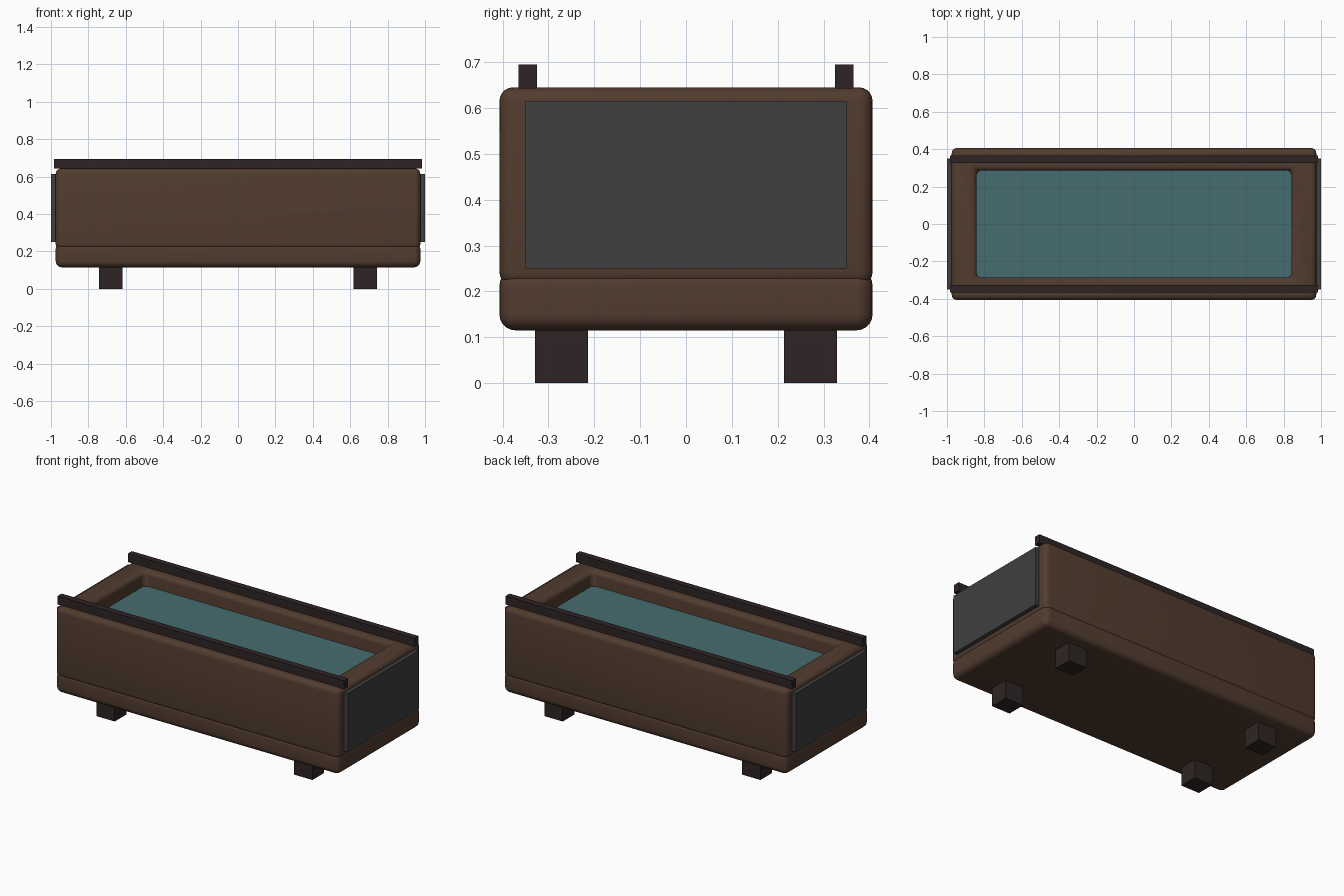
import bpy, bmesh
from mathutils import Vector

if "Cube" in bpy.data.objects:
    bpy.data.objects.remove(bpy.data.objects["Cube"])


def mat(name, rgb):
    m = bpy.data.materials.new(name)
    m.diffuse_color = (*rgb, 1)
    m.use_nodes = True
    m.node_tree.nodes["Principled BSDF"].inputs["Base Color"].default_value = m.diffuse_color
    return m


BROWN = mat("brown wood", (0.084, 0.045, 0.028))
DARK = mat("dark wood", (0.028, 0.018, 0.018))
GREY = mat("charcoal panel", (0.050, 0.050, 0.050))
TEAL = mat("teal water", (0.061, 0.152, 0.160))


def box(name, lo, hi, material, bevel=0, cavity=None):
    """Box between two corners; cavity = (half x, half y, floor z) sinks the top."""
    lo, hi = Vector(lo), Vector(hi)
    bm = bmesh.new()
    bmesh.ops.create_cube(bm, size=1)
    for v in bm.verts:
        v.co = (lo + hi) / 2 + v.co * (hi - lo)
    if cavity:
        cx, cy, cz = cavity
        top = max(bm.faces, key=lambda f: f.calc_center_median().z)
        bmesh.ops.inset_region(bm, faces=[top], thickness=0.05)
        for v in top.verts:
            v.co.x = cx if v.co.x > 0 else -cx
            v.co.y = cy if v.co.y > 0 else -cy
        new = bmesh.ops.extrude_face_region(bm, geom=[top])["geom"]
        for v in new:
            if isinstance(v, bmesh.types.BMVert):
                v.co.z = cz
        if top.is_valid:
            bmesh.ops.delete(bm, geom=[top], context='FACES_ONLY')
    bmesh.ops.recalc_face_normals(bm, faces=bm.faces)
    me = bpy.data.meshes.new(name)
    bm.to_mesh(me)
    bm.free()
    me.materials.append(material)
    ob = bpy.data.objects.new(name, me)
    bpy.context.collection.objects.link(ob)
    if bevel:
        b = ob.modifiers.new("round", 'BEVEL')
        b.width, b.segments, b.limit_method = bevel, 5, 'ANGLE'
        bpy.ops.object.select_all(action='DESELECT')
        ob.select_set(True)
        bpy.context.view_layer.objects.active = ob
        bpy.ops.object.modifier_apply(modifier="round")
        bpy.ops.object.shade_smooth_by_angle()
    return ob


# Rounded plinth and the hollow tub on it
box("plinth", (-0.975, -0.407, 0.115), (0.975, 0.407, 0.248), BROWN, 0.035)
box("tub", (-0.975, -0.407, 0.212), (0.975, 0.407, 0.645), BROWN, 0.03,
    cavity=(0.842, 0.287, 0.30))

# Water filling the tub
box("water", (-0.842, -0.287, 0.28), (0.842, 0.287, 0.55), TEAL)

for s, side in ((-1, "left"), (1, "right")):
    # End panels
    xs = sorted((s * 0.96, s * 1.0))
    box(side + "_end_panel", (xs[0], -0.35, 0.25), (xs[1], 0.35, 0.615), GREY)
    # Feet
    for t, end in ((-1, "front"), (1, "back")):
        fx = sorted((s * 0.617, s * 0.742))
        fy = sorted((t * 0.214, t * 0.329))
        box(f"{end}_{side}_foot", (fx[0], fy[0], 0), (fx[1], fy[1], 0.13), DARK)

# Long rails on the rim
for t, end in ((-1, "front"), (1, "back")):
    ys = sorted((t * 0.325, t * 0.365))
    box(end + "_rail", (-0.985, ys[0], 0.643), (0.985, ys[1], 0.695), DARK)
